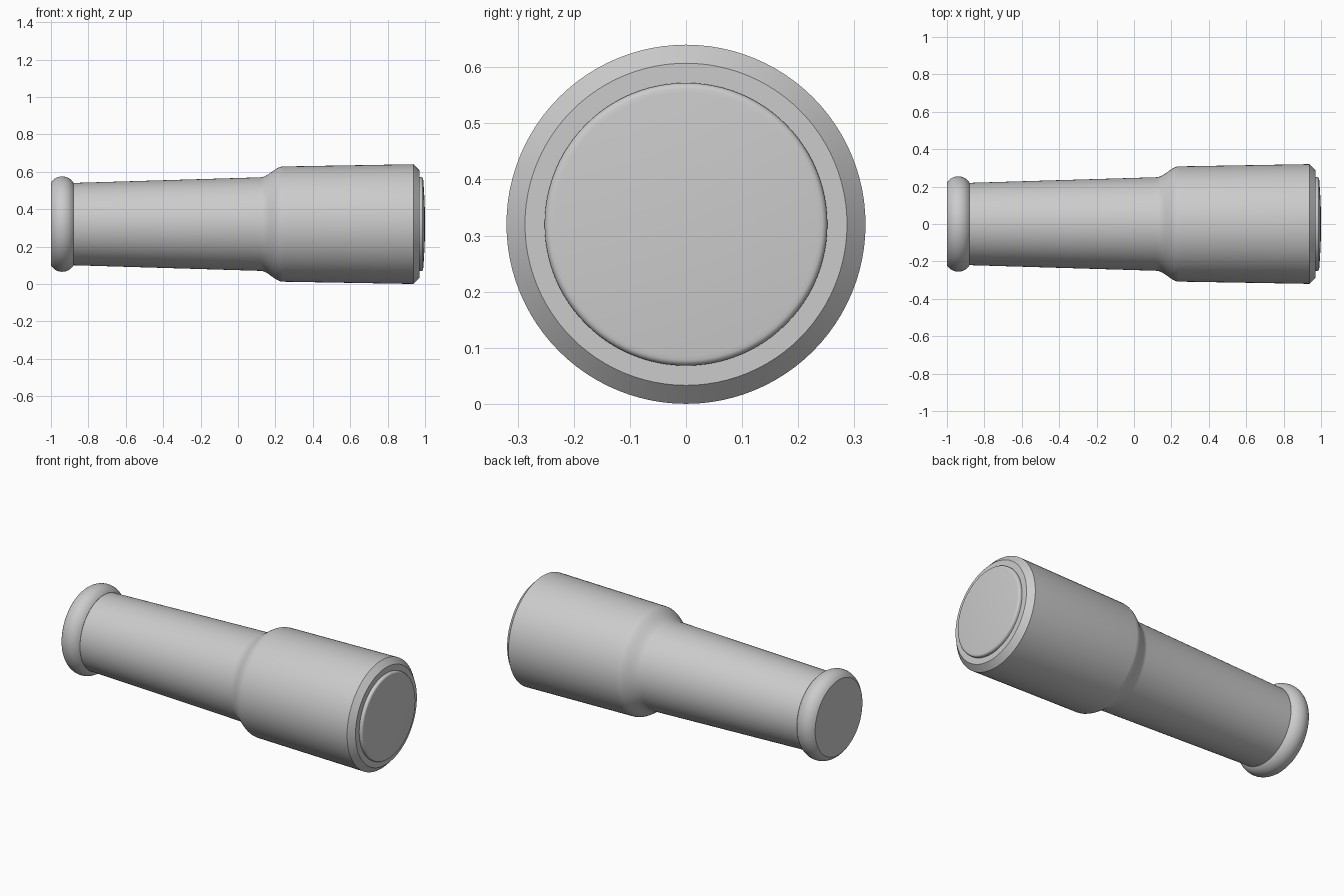
import bpy, bmesh, math

if "Cube" in bpy.data.objects:
    bpy.data.objects.remove(bpy.data.objects["Cube"])

AXIS_Z = 0.32   # height of the turning axis, which runs along x
SIDES = 96

grey = bpy.data.materials.new("plain grey")
grey.diffuse_color = (0.6, 0.6, 0.6, 1)
grey.use_nodes = True
grey.node_tree.nodes["Principled BSDF"].inputs["Base Color"].default_value = grey.diffuse_color


def arc(cx, cr, radius, a0, a1, n):
    """Points (x, radius) on an arc, angles in degrees."""
    pts = []
    for i in range(n + 1):
        a = math.radians(a0 + (a1 - a0) * i / n)
        pts.append((cx + radius * math.cos(a), cr + radius * math.sin(a)))
    return pts


def s_curve(x0, r0, x1, r1, n):
    """Smooth step between two radii."""
    pts = []
    for i in range(n + 1):
        t = i / n
        pts.append((x0 + (x1 - x0) * t, r0 + (r1 - r0) * t * t * (3 - 2 * t)))
    return pts


def lathe(name, profile):
    """Turn a profile of (x, radius) points about the x axis."""
    bm = bmesh.new()
    rings = []
    for x, r in profile:
        rings.append([bm.verts.new((x, r * math.cos(math.tau * k / SIDES),
                                    AXIS_Z + r * math.sin(math.tau * k / SIDES)))
                      for k in range(SIDES)])
    for a, b in zip(rings, rings[1:]):
        for k in range(SIDES):
            j = (k + 1) % SIDES
            bm.faces.new((a[k], a[j], b[j], b[k]))
    bm.faces.new(rings[0])
    bm.faces.new(rings[-1])
    bmesh.ops.recalc_face_normals(bm, faces=bm.faces)
    mesh = bpy.data.meshes.new(name)
    bm.to_mesh(mesh)
    bm.free()
    mesh.materials.append(grey)
    obj = bpy.data.objects.new(name, mesh)
    bpy.context.collection.objects.link(obj)
    bpy.ops.object.select_all(action='DESELECT')
    obj.select_set(True)
    bpy.context.view_layer.objects.active = obj
    bpy.ops.object.shade_smooth_by_angle(angle=math.radians(30))


# One turned body: end bead, tapered handle, flared shoulder, wide head, lens
bead = arc(-0.94, 0.185, 0.07, 149, 31, 14)
handle = [(-0.88, 0.22)]
shoulder = s_curve(0.12, 0.25, 0.24, 0.308, 10)
head = [(0.938, 0.32), (0.97, 0.287), (0.97, 0.252)]
lens_rim = arc(0.978, 0.24, 0.012, 90, 10, 5)
dome = [(0.99 + 0.01 * (1 - (r / 0.24) ** 2), r) for r in (0.235, 0.2, 0.15, 0.1, 0.05, 0.005)]
lathe("turned_body", bead + handle + shoulder + head + lens_rim + dome)
